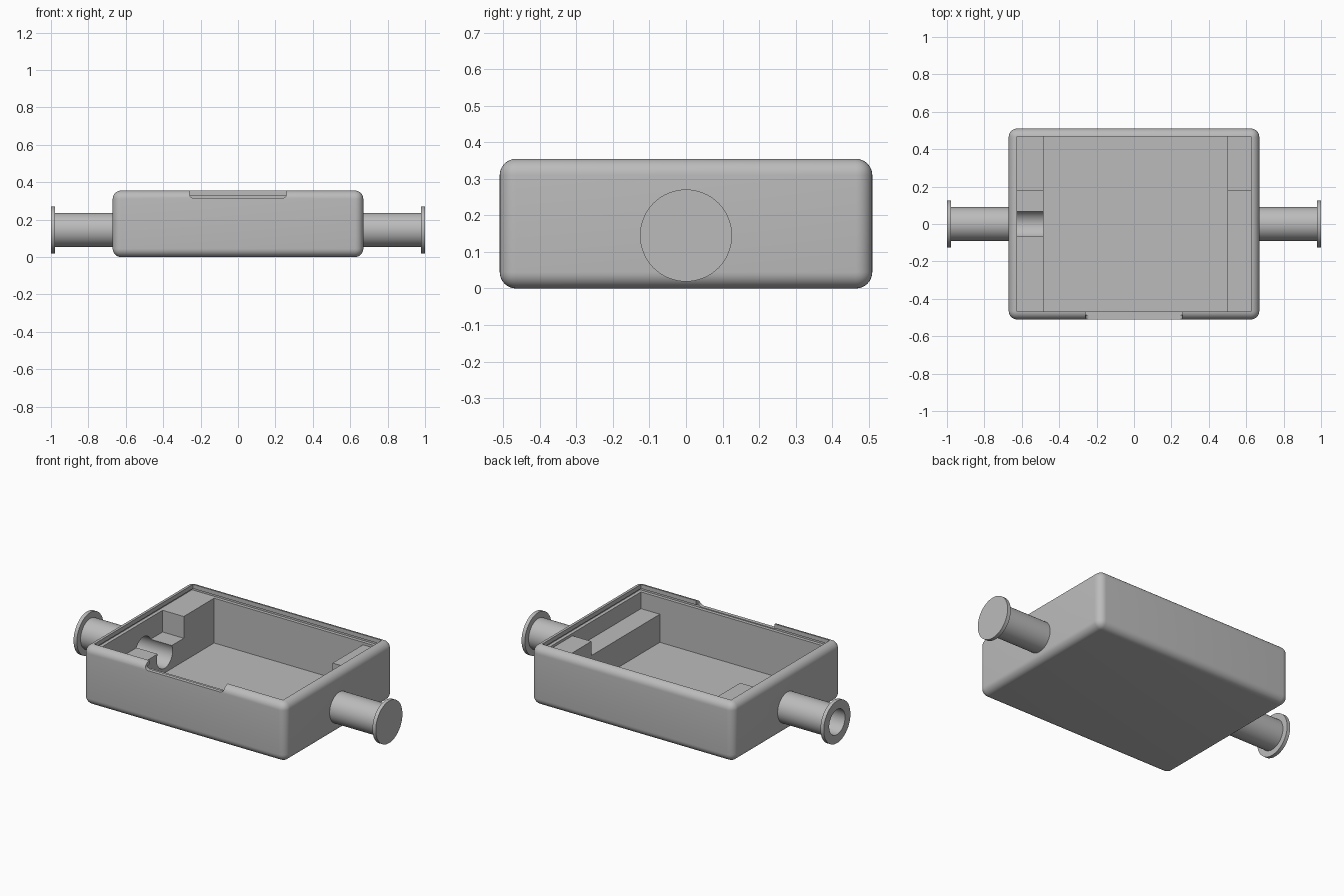
import bpy, bmesh, math
from mathutils import Matrix, Vector

if "Cube" in bpy.data.objects:
    bpy.data.objects.remove(bpy.data.objects["Cube"], do_unlink=True)

grey = bpy.data.materials.new("plain_grey")
grey.use_nodes = True
GREY = (0.5, 0.5, 0.5, 1)
grey.diffuse_color = GREY
grey.node_tree.nodes["Principled BSDF"].inputs["Base Color"].default_value = GREY

AXIS_Z = 0.145   # height of the pipe axis
WALL_X, WALL_Y, TOP = 0.67, 0.51, 0.355
IN_X, IN_Y = 0.625, 0.467


def finish(name, bm):
    mesh = bpy.data.meshes.new(name)
    bmesh.ops.recalc_face_normals(bm, faces=bm.faces)
    bm.to_mesh(mesh)
    bm.free()
    mesh.materials.append(grey)
    obj = bpy.data.objects.new(name, mesh)
    bpy.context.collection.objects.link(obj)
    return obj


def box(name, lo, hi, radius=0, pick=lambda edge: True):
    bm = bmesh.new()
    lo, hi = Vector(lo), Vector(hi)
    mat = Matrix.Translation((lo + hi) / 2) @ Matrix.Diagonal((*(hi - lo), 1))
    bmesh.ops.create_cube(bm, size=1, matrix=mat)
    if radius:
        bmesh.ops.bevel(bm, geom=[e for e in bm.edges if pick(e)], offset=radius,
                        segments=8, profile=0.5, affect='EDGES')
    return finish(name, bm)


def lathe(name, profile):
    """Spin (x, radius) points around the pipe axis."""
    bm = bmesh.new()
    verts = [bm.verts.new((x, 0, AXIS_Z + r)) for x, r in profile]
    edges = [bm.edges.new(pair) for pair in zip(verts, verts[1:])]
    bmesh.ops.spin(bm, geom=verts + edges, cent=(0, 0, AXIS_Z), axis=(1, 0, 0),
                   angle=math.tau, steps=64)
    bmesh.ops.remove_doubles(bm, verts=bm.verts, dist=1e-5)
    return finish(name, bm)


def combine(target, tool, operation='DIFFERENCE', keep=False):
    mod = target.modifiers.new(operation.title(), 'BOOLEAN')
    mod.operation, mod.object, mod.solver = operation, tool, 'EXACT'
    bpy.context.view_layer.objects.active = target
    bpy.ops.object.modifier_apply(modifier=mod.name)
    if not keep:
        bpy.data.objects.remove(tool, do_unlink=True)


def smooth(obj):
    bpy.ops.object.select_all(action='DESELECT')
    obj.select_set(True)
    bpy.context.view_layer.objects.active = obj
    bpy.ops.object.shade_smooth_by_angle(angle=math.radians(30))


# Rounded tray, hollowed from above
tray = box("tray", (-WALL_X, -WALL_Y, 0), (WALL_X, WALL_Y, TOP), 0.045)
combine(tray, box("cavity", (-IN_X, -IN_Y, 0.042), (IN_X, IN_Y, 0.5)))
# Lid groove running round the inside of the rim
combine(tray, box("groove", (-IN_X - 0.02, -IN_Y - 0.02, 0.31),
                  (IN_X + 0.02, IN_Y + 0.02, 0.33)))
# Finger notch in the front rim, with rounded lower corners
combine(tray, box("notch", (-0.26, -0.6, 0.315), (0.26, -0.45, 0.5), 0.022,
                  lambda e: all(v.co.z < 0.4 for v in e.verts)
                  and abs(e.verts[0].co.x - e.verts[1].co.x) < 0.01))

# Stepped blocks along both side walls
SIDES = (("right_block", -IN_X - 0.01, -0.485, 0.18, 0.31),
         ("left_block", 0.5, IN_X + 0.01, 0.21, 0.295))
blocks = []
for name, x0, x1, low, high in SIDES:
    block = box(name, (x0, -IN_Y - 0.005, 0.03), (x1, IN_Y + 0.005, low))
    combine(block, box("step", (x0, 0.18, 0.03), (x1, IN_Y + 0.005, high)), 'UNION')
    blocks.append(block)

# The bore opens through the right wall and its block
bore = lathe("bore", [(-0.9, 0), (-0.9, 0.075), (-0.45, 0.075), (-0.45, 0)])
combine(tray, bore, keep=True)
combine(blocks[0], bore)

# Flanged pipes: the left is closed, the right is hollow
left_pipe = lathe("left_pipe", [(0.66, 0), (0.66, 0.091), (0.978, 0.091),
                                (0.978, 0.126), (1, 0.126), (1, 0)])
right_pipe = lathe("right_pipe", [(-0.65, 0.075), (-0.65, 0.091), (-0.978, 0.091),
                                  (-0.978, 0.126), (-1, 0.126), (-1, 0.075),
                                  (-0.65, 0.075)])

for obj in (tray, *blocks, left_pipe, right_pipe):
    smooth(obj)
